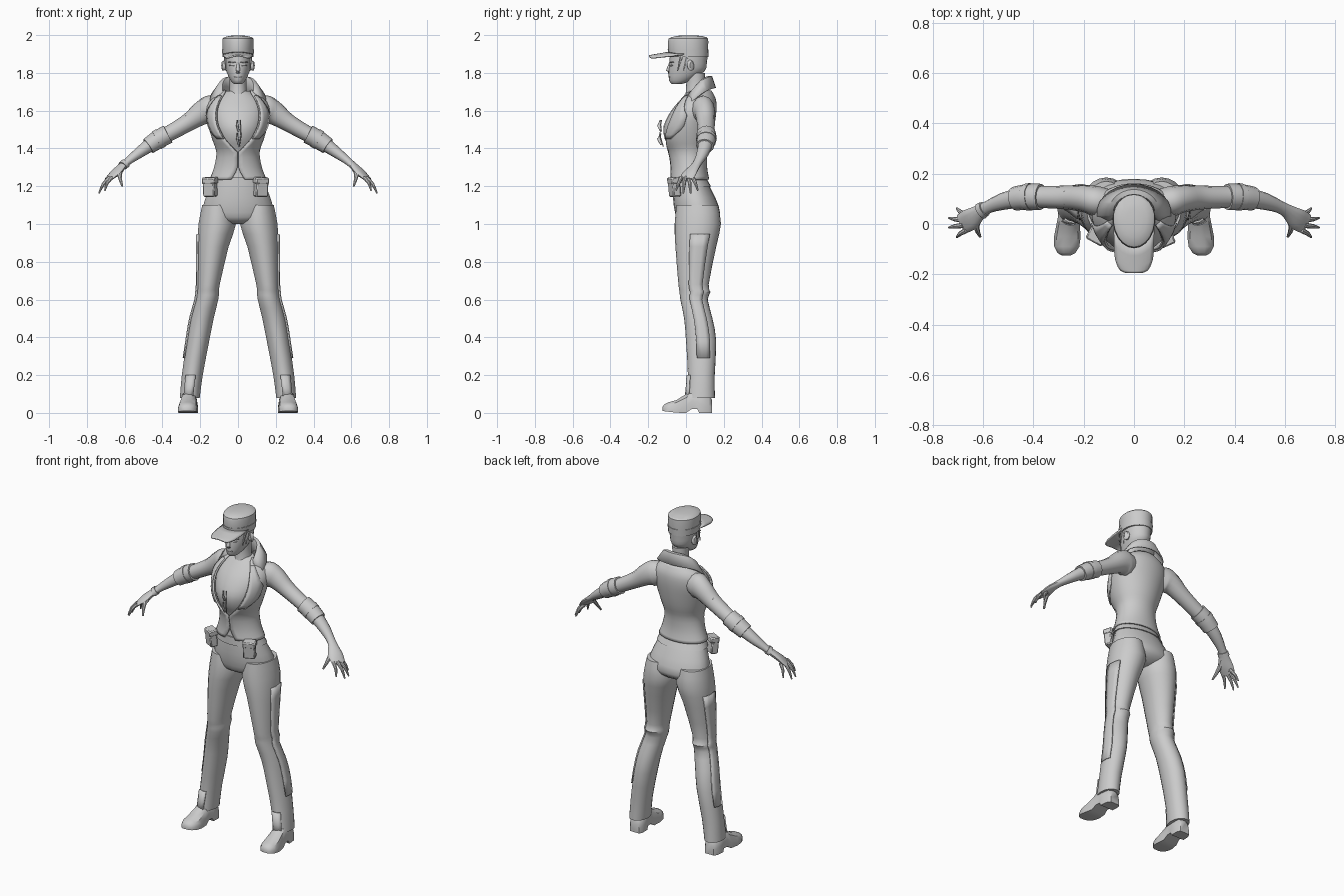
import bpy
from math import sin, cos, asin, pi, radians
from mathutils import Vector

cube = bpy.data.objects.get("Cube")
if cube:
    bpy.data.objects.remove(cube)

grey = (0.6, 0.6, 0.6, 1)
material = bpy.data.materials.new("plain grey")
material.use_nodes = True
material.diffuse_color = grey
material.node_tree.nodes["Principled BSDF"].inputs["Base Color"].default_value = grey


def finish(ob, name, mirror=False, angle=40):
    """Name, colour and shade an object, and mirror it across x when asked."""
    ob.name = ob.data.name = name
    ob.data.materials.append(material)
    bpy.ops.object.select_all(action='DESELECT')
    ob.select_set(True)
    bpy.context.view_layer.objects.active = ob
    bpy.ops.object.shade_smooth_by_angle(angle=radians(angle))
    if mirror:
        ob.modifiers.new("mirror", 'MIRROR')


def skin(name, rows, closed=True, thickness=0, **look):
    """Join rows of points into a closed, capped body or an open sheet."""
    count = len(rows[0])
    points = [tuple(p) for row in rows for p in row]
    faces = []
    for i in range(len(rows) - 1):
        for j in range(count if closed else count - 1):
            k = (j + 1) % count
            below, above = i * count, (i + 1) * count
            faces.append((below + j, below + k, above + k, above + j))
    if closed:
        faces.append(tuple(range(count))[::-1])
        faces.append(tuple(range(len(points) - count, len(points))))
    mesh = bpy.data.meshes.new(name)
    mesh.from_pydata(points, [], faces)
    ob = bpy.data.objects.new(name, mesh)
    bpy.context.collection.objects.link(ob)
    bpy.context.view_layer.objects.active = ob
    if closed:
        bpy.ops.object.select_all(action='DESELECT')
        ob.select_set(True)
        bpy.ops.object.mode_set(mode='EDIT')
        bpy.ops.mesh.select_all(action='SELECT')
        bpy.ops.mesh.normals_make_consistent(inside=False)
        bpy.ops.object.mode_set(mode='OBJECT')
    if thickness:
        solid = ob.modifiers.new("thickness", 'SOLIDIFY')
        solid.thickness, solid.offset = thickness, 0
    finish(ob, name, **look)


def spline(keys, steps=2):
    """Smoothly interpolate a list of number tuples."""
    result = []
    for i in range(len(keys) - 1):
        a, b, c, d = (keys[max(0, min(len(keys) - 1, i + k))] for k in (-1, 0, 1, 2))
        for step in range(steps):
            t = step / steps
            result.append(tuple(
                q + t / 2 * (r - p + t * (2 * p - 5 * q + 4 * r - s + t * (3 * (q - r) + s - p)))
                for p, q, r, s in zip(a, b, c, d)))
    return result + [keys[-1]]


def on_section(section, turn, grow=0):
    """Point on a section (height, half width, front, back, centre x); turn starts at the front."""
    z, half, front, back, x = (*section, 0)[:5]
    middle = front + (back - front) * 0.55
    depth = middle - front if cos(turn) > 0 else back - middle
    return x + (half + grow) * sin(turn), middle - (depth + grow) * cos(turn), z


def ring(section, grow=0, gap=0, count=22):
    start = asin(gap / section[1])
    span = 2 * (pi - start)
    steps = count - 1 if gap else count
    return [on_section(section, start + span * i / steps, grow) for i in range(count)]


def loft(name, sections, grow=0, **look):
    skin(name, [ring(s, grow) for s in sections], **look)


def tube(name, path, grow=0, count=12, **look):
    """Skin oval rings (x, y, z, sideways radius, upright radius) along a path."""
    rows = []
    for i, (x, y, z, wide, tall) in enumerate(path):
        before, after = path[max(i - 1, 0)], path[min(i + 1, len(path) - 1)]
        along = (Vector(after[:3]) - Vector(before[:3])).normalized()
        side = Vector((0, 0, 1)).cross(along).normalized()
        up = along.cross(side)
        turns = [2 * pi * k / count for k in range(count)]
        rows.append([Vector((x, y, z)) + side * (wide + grow) * cos(t) + up * (tall + grow) * sin(t)
                     for t in turns])
    skin(name, rows, **look)


def block(name, place, size, tilt):
    bpy.ops.mesh.primitive_cube_add(size=1, location=place, rotation=tilt)
    ob = bpy.context.object
    ob.scale = size
    bpy.ops.object.transform_apply(location=False, rotation=False)
    ob.modifiers.new("soft edges", 'BEVEL').width = 0.006
    finish(ob, name)


# Head, neck and face
loft("head", spline([(1.742, .022, -.075, -.02), (1.76, .04, -.09, .03), (1.81, .063, -.092, .1),
                     (1.85, .071, -.088, .11), (1.9, .074, -.085, .115)]))
loft("neck", spline([(1.6, .08, -.03, .12), (1.7, .046, 0, .1), (1.8, .047, 0, .1)]))
tube("nose", spline([(0, -.084, 1.85, .006, .006), (0, -.096, 1.81, .012, .01), (0, -.085, 1.8, .01, .005)]))


def face_bar(name, start, end, z, tall, mirror=True):
    """Thin bar hugging the front of the face."""
    xs = [start + (end - start) * k / 4 for k in range(5)]
    tube(name, [(x, -.088 + 8 * x * x, z, .004, tall * (1 - abs(k - 2) / 3)) for k, x in enumerate(xs)],
         count=6, mirror=mirror)


face_bar("brow", .012, .052, 1.857, .005)
face_bar("eye", .016, .045, 1.84, .006)
face_bar("lips", -.02, .02, 1.778, .007, mirror=False)
tube("ear", [(.06, .02, 1.835, .015, .02), (.075, .025, 1.84, .02, .03), (.084, .03, 1.84, .01, .02)], mirror=True)
for name, y in (("front", -.045), ("back", -.015)):
    tube(name + "_hair_strand", [(.07, y + .02, 1.89, .006, .01), (.064, y, 1.81, .002, .002)],
         count=6, mirror=True)

# Cap with a band and a drooping brim
cap = [(1.885, .08, -.09, .115), (1.965, .084, -.096, .118), (1.988, .075, -.08, .11), (1.998, .03, -.03, .06)]
loft("cap", spline(cap), angle=30)
loft("cap_band", spline(cap)[:2], grow=.003)
brim = []
for out in (0, .4, .75, .92, 1):
    width = .079 * (1 - out ** 6 / 3)
    across = [k / 5 for k in range(-5, 6)]
    brim.append([(width * s, -.195 * out - (1 - out) * (.08 - .07 * s * s) + .012 * out * s ** 4,
                  1.91 - .02 * out - .012 * s * s) for s in across])
skin("cap_brim", brim, closed=False, thickness=.008)

# Torso: shirt inside an open jacket
body = spline([(1.235, .146, -.08, .118), (1.3, .122, -.077, .107), (1.38, .11, -.09, .11),
               (1.45, .132, -.124, .13), (1.52, .152, -.13, .145), (1.6, .164, -.09, .156),
               (1.66, .14, -.04, .153), (1.705, .075, 0, .13)], 3)
loft("shirt", body, grow=-.012)


def neckline(z):
    """How far up the neckline a height lies, from its point to the collar."""
    return max(0, min(1, (z - 1.39) / .31))


def opening(z):
    """Half width of the gap: a deep neckline above and a small notch at the hem."""
    return .003 + .11 * sin(.85 * pi * neckline(z)) ** .7 + max(0, .6 * (1.29 - z))


skin("jacket", [ring(s, gap=min(opening(s[0]), .9 * s[1]), count=31) for s in body],
     closed=False, thickness=.01)
lapel = []
for s in body:
    rise = neckline(s[0])
    if .15 < rise < .95:
        width = .008 + .04 * sin(pi * rise)
        edges = [min(opening(s[0]) + width * k / 3, .98 * s[1]) for k in range(4)]
        lapel.append([on_section(s, asin(x / s[1]), grow=.009) for x in edges])
skin("lapel", lapel, closed=False, thickness=.007, mirror=True)

# Flared collar wrapping round the back of the neck
collar = []
for reach, deep, z in ((.066, .06, 1.69), (.085, .075, 1.76), (.1, .09, 1.76), (.145, .11, 1.7)):
    turns = [pi * (1.2 * k / 16 - .1) for k in range(17)]
    collar.append([(reach * cos(t), .045 + deep * sin(t), z + .02 * sin(t) - .04 * (1 - sin(t)) ** 2)
                   for t in turns])
skin("collar", collar, closed=False, thickness=.009, angle=50)

# Folded glasses hung on the neckline
for name, z in (("upper", 1.52), ("lower", 1.45)):
    tube(name + "_glasses_lens", [(-.005, -.135, z + .03, .004, .006), (-.003, -.142, z, .012, .006),
                                  (.003, -.132, z - .03, .006, .005)])
tube("glasses_arm", [(.012, -.13, 1.55, .003, .003), (.016, -.139, 1.47, .003, .003), (.006, -.12, 1.41, .003, .003)])

# Arms: one path supplies the sleeve, cuff, tab and forearm
arm = spline([(.09, .085, 1.61, .05, .055), (.145, .09, 1.605, .06, .076), (.19, .1, 1.588, .055, .064),
              (.26, .105, 1.54, .048, .048), (.35, .107, 1.487, .044, .042), (.43, .107, 1.443, .042, .04),
              (.52, .09, 1.38, .034, .03), (.595, .06, 1.322, .025, .019), (.65, .02, 1.27, .043, .017),
              (.685, 0, 1.237, .04, .01)], 4)
tube("sleeve", arm[:21], mirror=True)
tube("cuff", arm[17:23], grow=.009, mirror=True)
tube("cuff_tab", arm[19:21], grow=.012, mirror=True)
tube("forearm", arm[20:], mirror=True)
tube("right_wrist_band", [(-x, *rest) for x, *rest in arm[28:30]], grow=.006)
slope = (0, radians(-33), 0)
block("sleeve_pocket", (-.25, .105, 1.588), (.075, .06, .016), slope)
block("sleeve_pocket_flap", (-.23, .105, 1.604), (.025, .066, .016), slope)

# Hands: four fanned fingers and a thumb
for i, name in enumerate(("index", "middle", "ring", "little")):
    fan = (i - 1.5) / 1.5
    root = Vector((.68 - .013 * fan ** 2, .005 + .03 * fan, 1.247))
    tip = Vector((.74 - .035 * fan ** 2, .005 + .058 * fan, 1.16 + .017 * fan ** 2))
    knuckle = root.lerp(tip, .5) + Vector((.006, 0, .006))
    tube(name + "_finger", spline([(*root, .011, .011), (*knuckle, .009, .009), (*tip, .004, .004)]),
         count=8, mirror=True)
tube("thumb", spline([(.615, .035, 1.295, .016, .014), (.628, -.01, 1.26, .013, .012), (.612, -.05, 1.2, .005, .005)]),
     count=8, mirror=True)

# Trousers: hips, legs, raised side panels and ankle patches
hips = spline([(1.245, .13, -.068, .1), (1.14, .173, -.069, .155), (1.06, .19, -.058, .18),
               (1.02, .15, -.04, .15), (1, .07, 0, .11)])
loft("hips", hips)
loft("waistband", hips[:2], grow=.007)
leg = spline([(1.1, .08, -.05, .17, .11), (1, .1, -.06, .185, .11), (.88, .083, -.056, .16, .132),
              (.68, .06, -.04, .12, .156), (.64, .06, -.034, .13, .16), (.6, .06, -.03, .115, .164),
              (.5, .062, -.01, .14, .19), (.38, .06, 0, .16, .212), (.2, .056, .01, .152, .242),
              (.08, .053, 0, .153, .255)])
loft("leg", leg, mirror=True)
for name, low, high, turns in (("side_panel", .2, .95, (1.2, 1.5, 1.8, 2.1)),
                               ("ankle_patch", .05, .21, (-.3, 0, .3, .6))):
    strip = [[on_section(s, t, grow=.003) for t in turns] for s in leg if low < s[0] < high]
    skin(name, strip, closed=False, thickness=.009, mirror=True)

# Belt pouches
for name, x, y, turn in (("right", -.148, -.048, -.5), ("left", .122, -.062, .4)):
    block(name + "_pouch", (x, y, 1.195), (.068, .045, .1), (.1, 0, turn))
    block(name + "_pouch_flap", (x, y, 1.23), (.074, .055, .035), (.1, 0, turn))

# Shoes, skinned from heel to toe with a raised arch
shoe = []
for y, half, top in ((.137, .03, .07), (.12, .042, .1), (.07, .044, .12), (.06, .042, .12), (.03, .042, .12),
                     (0, .046, .1), (-.05, .053, .068), (-.09, .05, .057), (-.115, .036, .045), (-.125, .018, .03)):
    sole = .02 if 0 < y < .07 else max(0, -.12 * y - .005)
    outline = [(-1, 0), (-1, .4), (-.8, .8), (-.3, 1), (.3, 1), (.8, .8), (1, .4), (1, 0)]
    shoe.append([(.262 - .06 * y + half * a, y, sole + (top - sole) * b) for a, b in outline])
skin("shoe", shoe, mirror=True)
